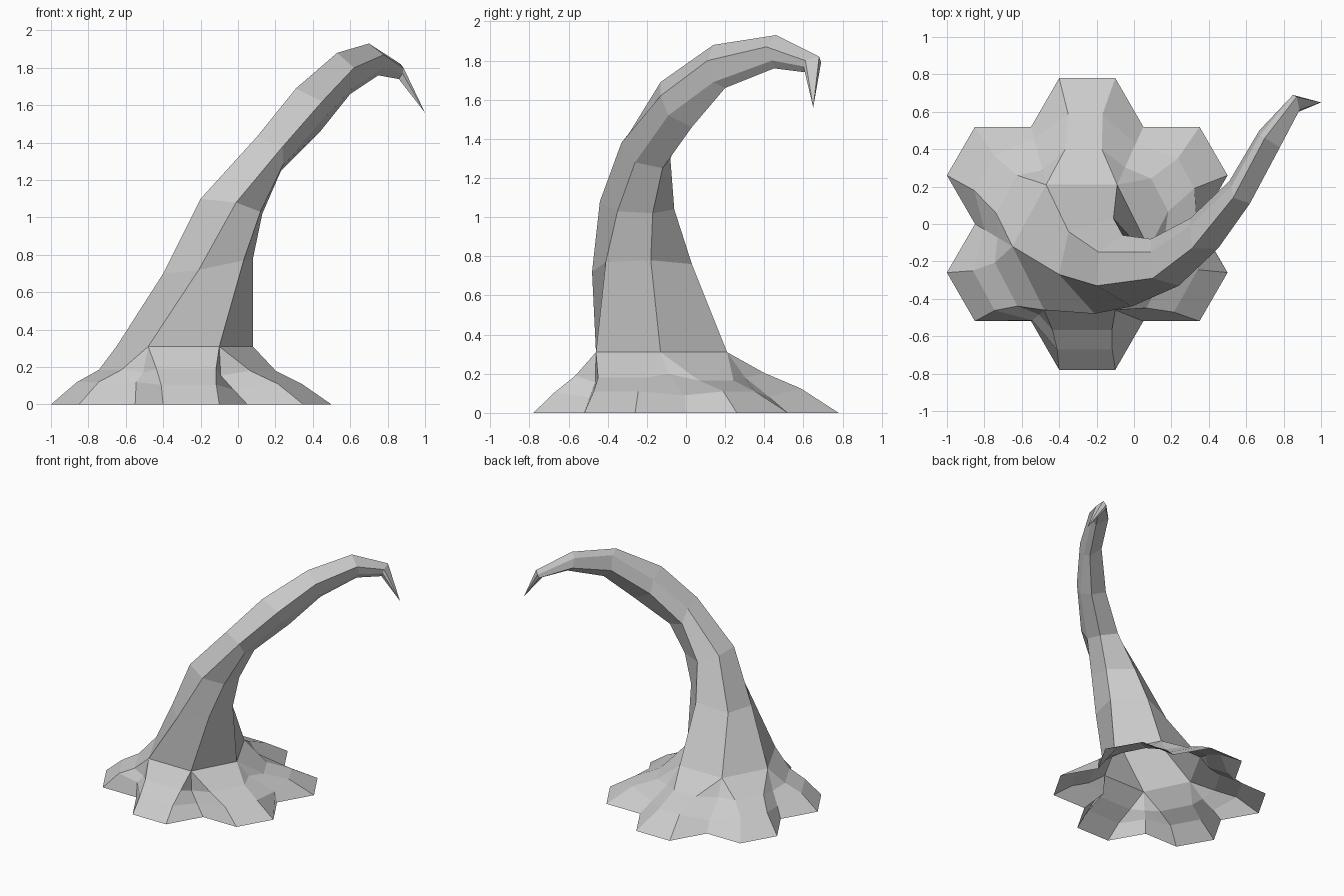
import bpy
import bmesh
from math import cos, sin, radians
from mathutils import Vector

cube = bpy.data.objects.get("Cube")
if cube:
    bpy.data.objects.remove(cube, do_unlink=True)

# Single flat colour
grey = bpy.data.materials.new("plain_grey")
grey.use_nodes = True
colour = (0.6, 0.6, 0.6, 1.0)
grey.diffuse_color = colour
grey.node_tree.nodes["Principled BSDF"].inputs["Base Color"].default_value = colour

SIDES = 6
ROOT = Vector((-0.25, 0, 0))
TIP = Vector((1, .65, 1.56))

# Guide corners of each six-sided ring: right edge, two front corners, left edge
RINGS = [
    ((-.65, -.12, .31), (-.48, -.46, .31), (-.10, -.46, .31), (.08, -.13, .31)),
    ((-.40, -.27, .70), (-.21, -.48, .72), (.03, -.41, .77), (.08, -.18, .78)),
    ((-.20, -.33, 1.1), (-.01, -.44, 1.08), (.12, -.35, 1.03), (.13, -.17, 1.02)),
    ((.10, -.29, 1.43), (.24, -.33, 1.38), (.24, -.26, 1.28), (.23, -.12, 1.25)),
    ((.31, -.13, 1.69), (.45, -.13, 1.62), (.45, -.09, 1.52), (.44, .03, 1.46)),
    ((.53, .14, 1.88), (.62, .11, 1.8), (.61, .14, 1.69), (.6, .20, 1.66)),
    ((.70, .46, 1.93), (.78, .41, 1.87), (.78, .44, 1.8), (.75, .45, 1.76)),
    ((.87, .68, 1.82), (.885, .61, 1.8), (.88, .60, 1.77), (.86, .61, 1.74)),
]

# Reach and height of each valley at its upper and lower bend
VALLEYS = [
    ((.4, .17), (.92, .12)),
    ((.05, .155), (.5, .08)),
    ((.3, .2), (.95, .09)),
    ((.3, .18), (.7, .08)),
    ((.25, .19), (.8, .08)),
    ((.4, .17), (.75, .08)),
]
# Upper height, lower height and waist pinch of each petal
PETALS = [
    (.19, .105, .05),
    (.18, .11, .1),
    (.165, .11, .22),
    (.205, .125, .22),
    (.19, .12, .17),
    (.185, .12, .13),
]


def hexagon(*guides):
    """Complete a point-symmetric hexagon from its right, front and left corners."""
    right, front, front_left, left = map(Vector, guides)
    twice_mid = right + left
    return [front, front_left, left, twice_mid - front, twice_mid - front_left, right]


def polar(radius, degrees):
    return Vector((cos(radians(degrees)), sin(radians(degrees)), 0)) * radius


def bridge(bm, lower, upper):
    """Join two closed rows, collapsing quads that share a corner."""
    n = len(lower)
    for i in range(n):
        j = (i + 1) % n
        corners = list(dict.fromkeys((lower[i], lower[j], upper[j], upper[i])))
        if len(corners) > 2:
            bm.faces.new(corners)


def finish(bm, name):
    mesh = bpy.data.meshes.new(name)
    bm.to_mesh(mesh)
    bm.free()
    mesh.materials.append(grey)
    obj = bpy.data.objects.new(name, mesh)
    bpy.context.collection.objects.link(obj)


def spoke_points(start, foot, bends):
    """Points from a collar corner out to the ground, bending at set heights."""
    points = []
    for reach, height in (*bends, (1, 0)):
        p = start.lerp(foot, reach)
        p.z = height
        points.append(p)
    return points


# Curved tentacle, tapering to a hooked tip
bm = bmesh.new()
rows = [[bm.verts.new(p) for p in hexagon(*ring)] for ring in RINGS]
rows.append([bm.verts.new(TIP)] * SIDES)
for lower, upper in zip(rows, rows[1:]):
    bridge(bm, lower, upper)
finish(bm, "tentacle")

# Open skirt of six petals spreading from the lowest ring to the ground
bm = bmesh.new()
collar = hexagon(*RINGS[0])
collar_verts = [bm.verts.new(p) for p in collar]
spokes = []
for k, (high, low, waist) in enumerate(PETALS):
    angle = 240 + 60 * k
    after = (k + 1) % SIDES
    valley = spoke_points(collar[k], ROOT + polar(.6, angle), VALLEYS[k])
    petal = ROOT + polar(.52, angle + 30)
    bends = ((.33, high), (.66, low))
    edge_a = spoke_points(collar[k], petal + polar(.3, angle), bends)
    edge_b = spoke_points(collar[after], petal + polar(.3, angle + 60), bends)
    # Pinch the petal's waist so its sides slope into the valleys
    for a, b in zip(edge_a[:2], edge_b[:2]):
        pinch = (b - a) * waist
        a += pinch
        b -= pinch
    for corner, points in ((k, valley), (k, edge_a), (after, edge_b)):
        spokes.append([collar_verts[corner]] + [bm.verts.new(p) for p in points])
levels = list(zip(*spokes))
for upper, lower in zip(levels, levels[1:]):
    bridge(bm, lower, upper)
finish(bm, "petal_skirt")
